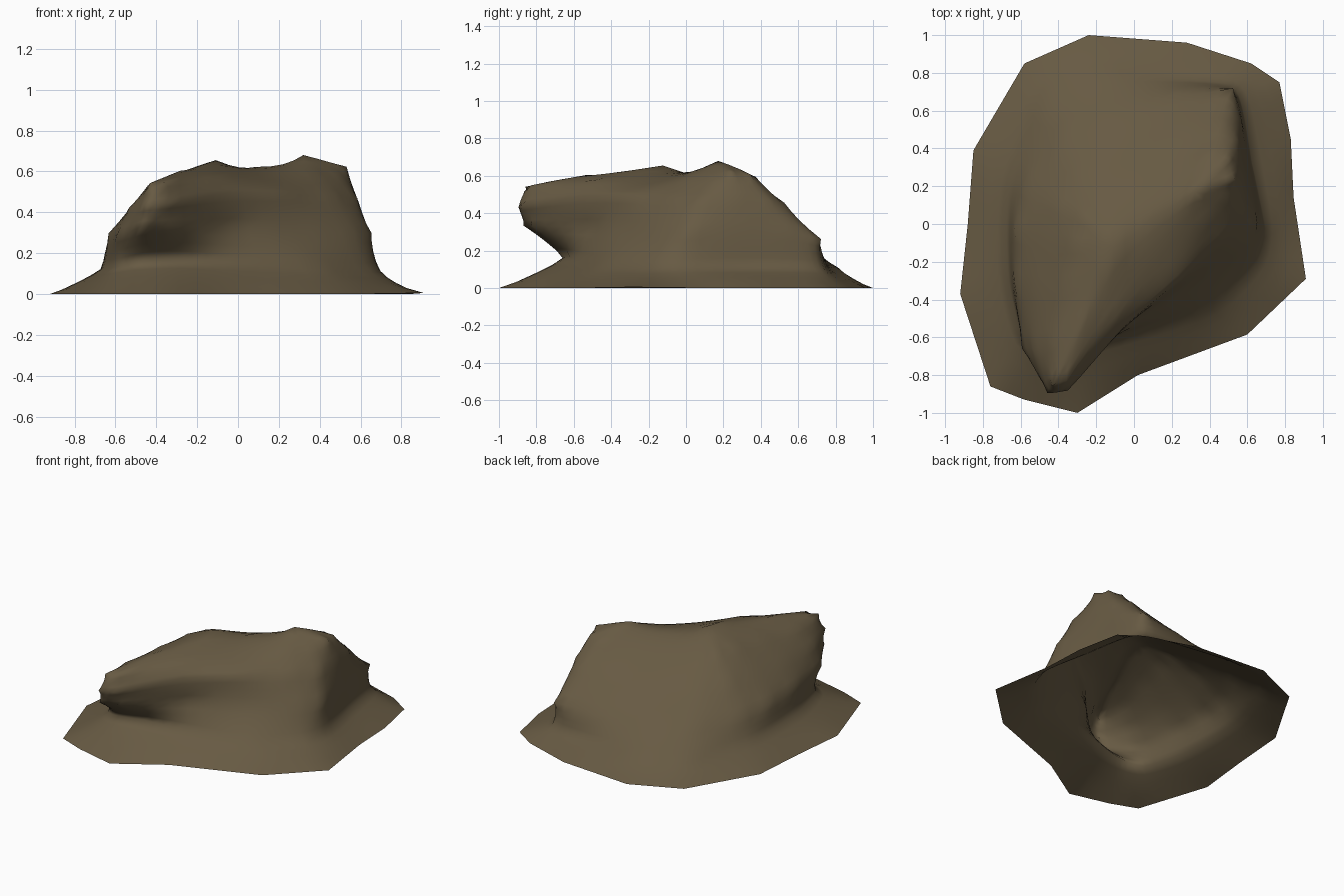
import bpy
import bmesh

default_cube = bpy.data.objects.get("Cube")
if default_cube:
    bpy.data.objects.remove(default_cube, do_unlink=True)


def make_material(name, colour):
    material = bpy.data.materials.new(name)
    material.use_nodes = True
    material.diffuse_color = colour
    shader = material.node_tree.nodes["Principled BSDF"]
    shader.inputs["Base Color"].default_value = colour
    shader.inputs["Roughness"].default_value = 0.9
    return material


# Contours run anticlockwise from the right-hand corner, bottom to top
skirt_edge = [
    (.91, -.29, .005), (.845, .14, 0), (.83, .45, 0), (.77, .75, 0),
    (.62, .85, 0), (.28, .96, 0), (-.24, 1, 0), (-.58, .85, 0),
    (-.85, .39, 0), (-.88, 0, 0), (-.92, -.37, 0), (-.76, -.86, 0),
    (-.58, -.93, 0), (-.3, -1, 0), (.02, -.8, 0), (.6, -.585, 0)]
rock_foot = [
    (.66, -.2, .1), (.7, -.04, .11), (.62, .32, .11), (.57, .62, .11),
    (.53, .74, .1), (.22, .77, .1), (-.18, .82, .11), (-.49, .69, .1),
    (-.66, .24, .11), (-.67, -.03, .12), (-.66, -.3, .12), (-.59, -.6, .13),
    (-.47, -.65, .16), (-.3, -.62, .17), (0, -.57, .15), (.42, -.46, .11)]
lower_wall = [
    (.58, -.12, .3), (.66, 0, .3), (.61, .28, .32), (.57, .56, .3),
    (.54, .74, .26), (.22, .7, .24), (-.12, .58, .28), (-.4, .49, .25),
    (-.59, .19, .26), (-.64, -.02, .28), (-.64, -.3, .3), (-.6, -.67, .29),
    (-.47, -.89, .34), (-.35, -.85, .34), (-.03, -.5, .33), (.28, -.33, .31)]
upper_wall = [
    (.48, -.07, .49), (.59, .08, .47), (.58, .28, .48), (.55, .45, .47),
    (.47, .53, .46), (.18, .46, .44), (-.1, .36, .41), (-.3, .28, .41),
    (-.43, .12, .43), (-.48, -.08, .43), (-.53, -.35, .42), (-.54, -.67, .42),
    (-.46, -.91, .43), (-.36, -.9, .44), (-.05, -.54, .5), (.25, -.29, .5)]
crown_rim = [
    (.38, .02, .6), (.5, .14, .59), (.54, .24, .63), (.51, .35, .61),
    (.42, .38, .6), (.14, .26, .55), (-.1, .15, .54), (-.2, .1, .55),
    (-.27, .04, .56), (-.32, -.1, .57), (-.37, -.35, .56), (-.45, -.63, .53),
    (-.44, -.88, .545), (-.37, -.86, .55), (-.1, -.5, .58), (.2, -.2, .55)]

# Ridge points closing the crown, one letter for each column
ridge = {"p": (.31, .17, .69), "s": (.08, .03, .625),
         "c": (-.1, -.12, .665), "h": (-.27, -.52, .61)}
ridge_order = "pppppsccccchhhcs"

bm = bmesh.new()
vertex_crease = bm.verts.layers.float.new("crease_vert")


def add_ring(points, sharpness):
    ring = []
    for point in points:
        vertex = bm.verts.new(point)
        vertex[vertex_crease] = sharpness
        ring.append(vertex)
    return ring


rings = [add_ring(skirt_edge, 1), add_ring(rock_foot, .8)]
for contour in (lower_wall, upper_wall, crown_rim):
    rings.append(add_ring(contour, .6))
crest = {}
for letter, point in ridge.items():
    crest[letter] = add_ring([point], .6)[0]
rings.append([crest[letter] for letter in ridge_order])

# Bridge the contours; repeated ridge points give triangles
count = len(skirt_edge)
for lower, upper in zip(rings, rings[1:]):
    for i in range(count):
        j = (i + 1) % count
        corners = [lower[i], lower[j], upper[j]]
        if upper[i] is not upper[j]:
            corners.append(upper[i])
        bm.faces.new(corners)

# Straight skirt outline, a firm foot and a firm edge along the overhang
edge_crease = bm.edges.layers.float.new("crease_edge")
foot = set(rings[1])
for edge in bm.edges:
    if edge.is_boundary:
        edge[edge_crease] = 1
    elif foot.issuperset(edge.verts):
        edge[edge_crease] = .5
for a, b in zip(rings[3][13:15], rings[3][14:16]):
    bm.edges.get((a, b))[edge_crease] = .6

mesh = bpy.data.meshes.new("rock_mound")
bm.to_mesh(mesh)
bm.free()
mesh.materials.append(make_material("earth brown", (.135, .102, .056, 1)))

rock = bpy.data.objects.new("rock_mound", mesh)
bpy.context.collection.objects.link(rock)
smoothing = rock.modifiers.new("soft_rock", "SUBSURF")
smoothing.levels = 2
smoothing.render_levels = 2
for polygon in mesh.polygons:
    polygon.use_smooth = True
